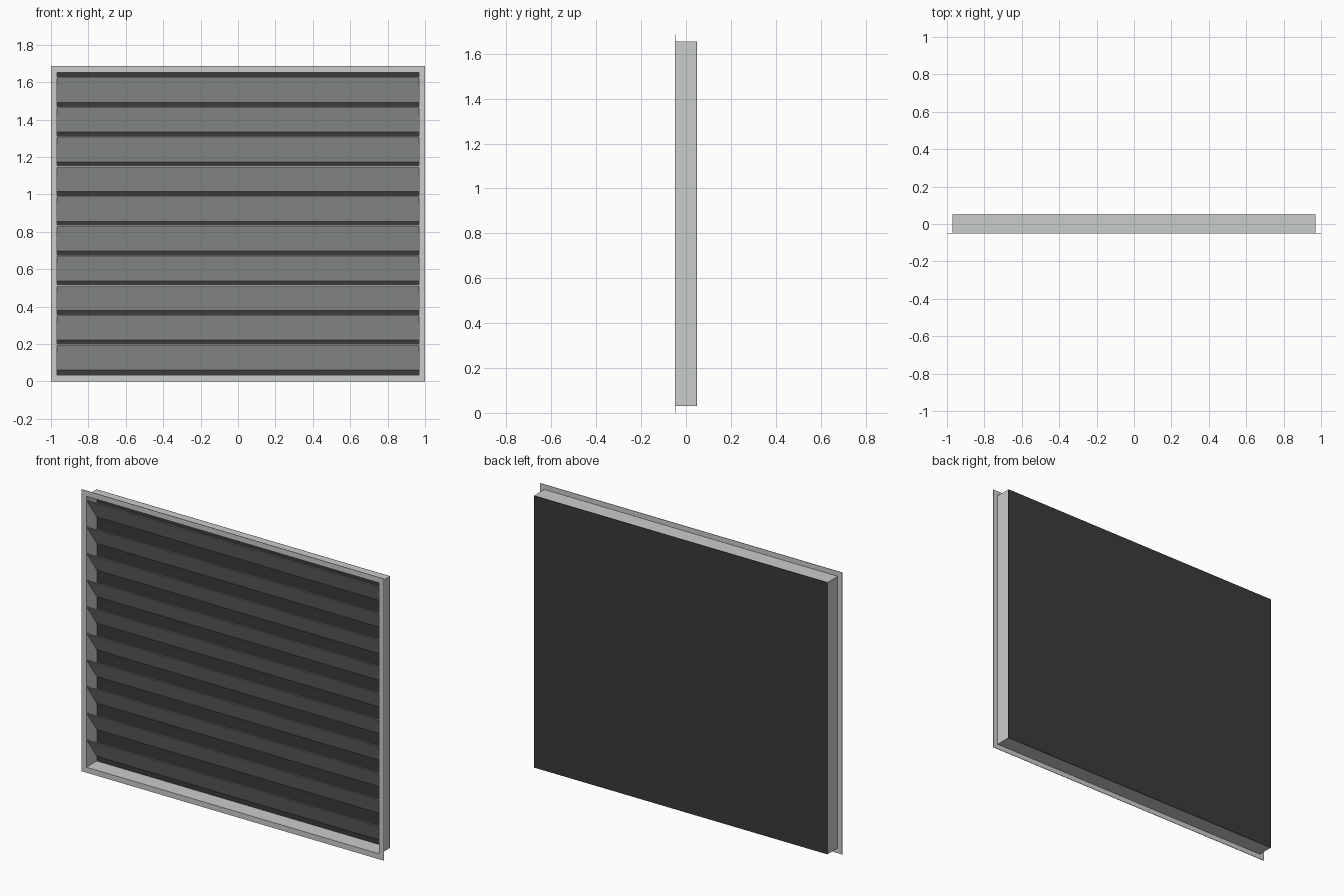
import bpy
import bmesh

cube = bpy.data.objects.get("Cube")
if cube:
    bpy.data.objects.remove(cube, do_unlink=True)


def material(name, colour):
    mat = bpy.data.materials.new(name)
    mat.use_nodes = True
    mat.diffuse_color = colour
    mat.node_tree.nodes["Principled BSDF"].inputs["Base Color"].default_value = colour
    return mat


metal = material("light grey metal", (0.59, 0.61, 0.59, 1))
dark = material("dark backing", (0.043, 0.043, 0.043, 1))

WIDTH, HEIGHT = 2.0, 1.685      # outer flange
LIP = 0.03                      # flange overhang around the duct
FRONT, BACK = -0.05, 0.05
SHEET = 0.003                   # sheet metal thickness
HALF = WIDTH / 2 - LIP
SLATS, PITCH, DROP = 10, 0.159, 0.138
SLAT_TOP = 1.63


def finish(name, bm, mat):
    bmesh.ops.recalc_face_normals(bm, faces=bm.faces)
    mesh = bpy.data.meshes.new(name)
    bm.to_mesh(mesh)
    bm.free()
    mesh.materials.append(mat)
    obj = bpy.data.objects.new(name, mesh)
    bpy.context.collection.objects.link(obj)
    return obj


def prism(name, near, far, mat):
    """Solid between two matching outlines."""
    bm = bmesh.new()
    a = [bm.verts.new(p) for p in near]
    b = [bm.verts.new(p) for p in far]
    bm.faces.new(a)
    bm.faces.new(b)
    for i in range(len(a)):
        j = (i + 1) % len(a)
        bm.faces.new((a[i], a[j], b[j], b[i]))
    return finish(name, bm, mat)


def rectangle(inset, y):
    x, low, high = WIDTH / 2 - inset, inset, HEIGHT - inset
    return [(-x, y, low), (x, y, low), (x, y, high), (-x, y, high)]


def ring(name, outer, inner, front, back, mat):
    """Rectangular tube between two insets."""
    bm = bmesh.new()
    loops = [[bm.verts.new(p) for p in rectangle(inset, y)]
             for inset, y in ((outer, front), (inner, front), (inner, back), (outer, back))]
    for a, b in zip(loops, loops[1:] + loops[:1]):
        for i in range(4):
            j = (i + 1) % 4
            bm.faces.new((a[i], a[j], b[j], b[i]))
    return finish(name, bm, mat)


# Flange, duct walls and dark backing
ring("front_flange", 0, LIP, FRONT, FRONT + SHEET, metal)
ring("duct_walls", LIP, LIP + SHEET, FRONT, BACK - SHEET, metal)
prism("back_panel", rectangle(LIP, BACK - SHEET), rectangle(LIP, BACK), dark)

# Slats, front edge high and sloping down towards the back
for n in range(SLATS):
    top = SLAT_TOP - n * PITCH
    outline = [(FRONT + SHEET, top - 2 * SHEET), (BACK - SHEET, top - DROP),
               (BACK - SHEET, top - DROP + 2 * SHEET), (FRONT + SHEET, top)]
    x = HALF - SHEET
    prism(f"slat_{n + 1}", [(-x, y, z) for y, z in outline],
          [(x, y, z) for y, z in outline], metal)
